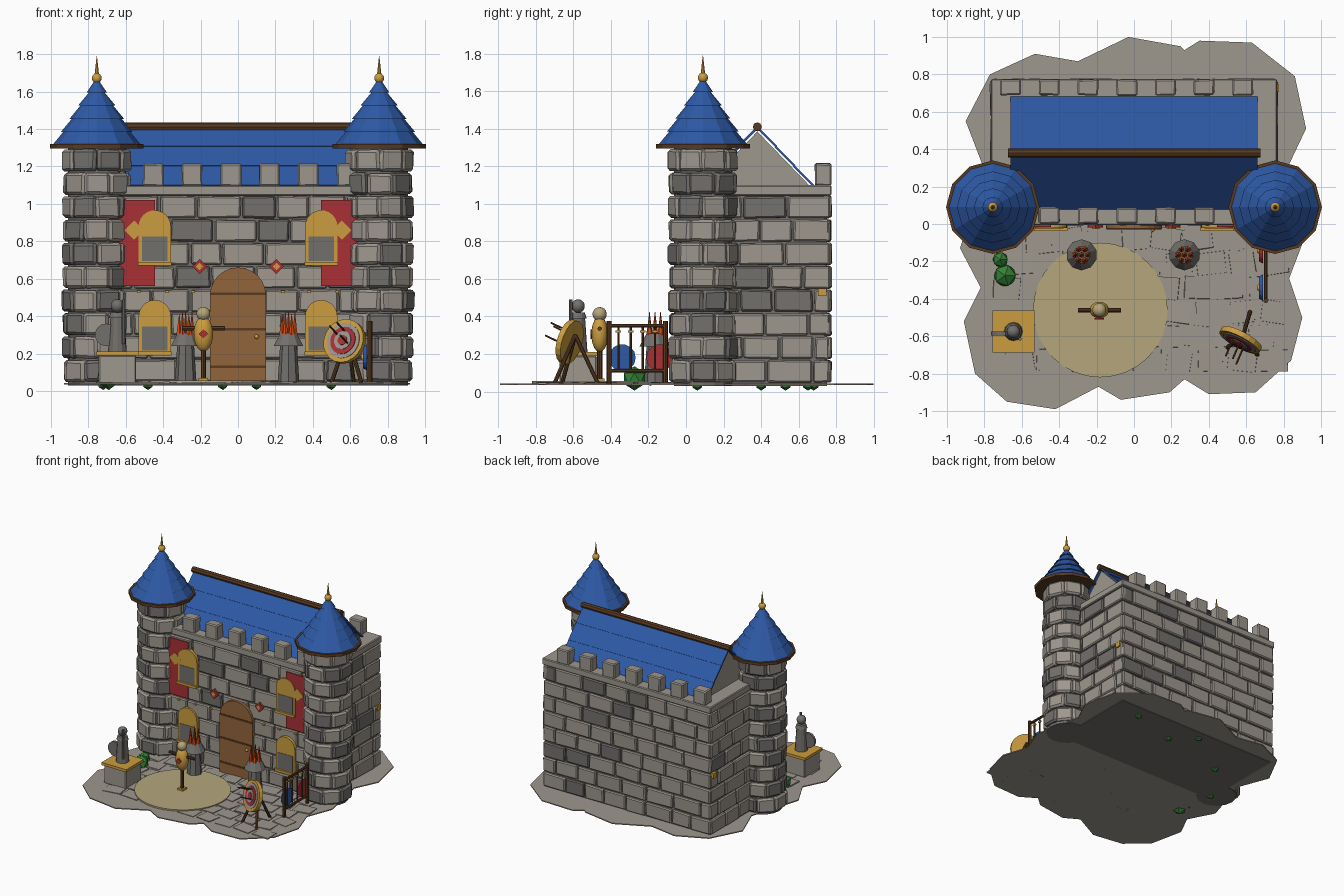
import bpy, bmesh, random
from math import pi, sin, cos, radians
from mathutils import Matrix, Vector, Euler

random.seed(4)
if "Cube" in bpy.data.objects:
    bpy.data.objects.remove(bpy.data.objects["Cube"], do_unlink=True)


def material(name, *rgb):
    m = bpy.data.materials.new(name)
    m.use_nodes = True
    m.diffuse_color = (*rgb, 1)
    bsdf = m.node_tree.nodes["Principled BSDF"]
    bsdf.inputs["Base Color"].default_value = (*rgb, 1)
    bsdf.inputs["Roughness"].default_value = 0.9
    return m


STONE = material("stone", 0.34, 0.31, 0.27)
DARK = material("dark_stone", 0.17, 0.16, 0.15)
BLUE = material("roof_blue", 0.027, 0.1, 0.38)
RED = material("banner_red", 0.4, 0.03, 0.035)
GOLD = material("gold", 0.6, 0.34, 0.05)
WOOD = material("dark_wood", 0.1, 0.043, 0.015)
DOOR = material("door_wood", 0.29, 0.13, 0.045)
GREEN = material("leaf_green", 0.035, 0.23, 0.04)
SAND = material("sand", 0.46, 0.38, 0.2)
FLAME = material("flame_orange", 0.65, 0.08, 0.01)


def at(x=0, y=0, z=0, rx=0, ry=0, rz=0):
    turn = Euler((radians(rx), radians(ry), radians(rz))).to_matrix().to_4x4()
    return Matrix.Translation((x, y, z)) @ turn


def finish(name, bm, *mats, bevel=0, smooth=False):
    bmesh.ops.recalc_face_normals(bm, faces=bm.faces)
    mesh = bpy.data.meshes.new(name)
    bm.to_mesh(mesh)
    bm.free()
    for m in mats:
        mesh.materials.append(m)
    if smooth:
        mesh.shade_smooth()
    ob = bpy.data.objects.new(name, mesh)
    bpy.context.collection.objects.link(ob)
    if bevel:
        mod = ob.modifiers.new("soft_edges", "BEVEL")
        mod.width, mod.segments = bevel, 1
    return ob


def add_block(bm, matrix, size, jitter=0, dark=0):
    made = bmesh.ops.create_cube(bm, size=1, matrix=Matrix.Diagonal((*size, 1)))["verts"]
    for v in made:
        v.co += Vector([random.uniform(-jitter, jitter) for _ in range(3)])
    bmesh.ops.transform(bm, matrix=matrix, verts=made)
    shade = int(random.random() < dark)
    for f in {f for v in made for f in v.link_faces}:
        f.material_index = shade


def box(name, matrix, size, mat, bevel=0):
    bm = bmesh.new()
    add_block(bm, matrix, size)
    return finish(name, bm, mat, bevel=bevel)


def cone(name, matrix, r1, r2, h, mat, n=12):
    bm = bmesh.new()
    bmesh.ops.create_cone(bm, cap_ends=True, segments=n, radius1=r1, radius2=r2, depth=h, matrix=matrix)
    return finish(name, bm, mat)


def ball(name, matrix, size, mat):
    bm = bmesh.new()
    bmesh.ops.create_uvsphere(bm, u_segments=14, v_segments=9, radius=1,
                              matrix=matrix @ Matrix.Diagonal((*size, 1)))
    return finish(name, bm, mat, smooth=True)


def rod(name, a, b, r, mat, tip=None):
    a, b = Vector(a), Vector(b)
    turn = (b - a).to_track_quat("Z", "Y").to_matrix().to_4x4()
    return cone(name, Matrix.Translation((a + b) / 2) @ turn, r, r if tip is None else tip, (b - a).length, mat, 8)


def prism(name, matrix, pts, depth, mat):
    bm = bmesh.new()
    face = bm.faces.new([bm.verts.new((x, y, 0)) for x, y in pts])
    up = bmesh.ops.extrude_face_region(bm, geom=[face])["geom"]
    bmesh.ops.translate(bm, vec=(0, 0, depth), verts=[v for v in up if isinstance(v, bmesh.types.BMVert)])
    bmesh.ops.transform(bm, matrix=matrix, verts=bm.verts)
    return finish(name, bm, mat)


def arch(w, spring):
    return [(-w, 0), (w, 0)] + [(w * cos(a * pi / 12), spring + w * sin(a * pi / 12)) for a in range(13)]


def diamond(r):
    return [(0, -r), (r, 0), (0, r), (-r, 0)]


# Ground plate with ragged outline
outline = [(-.03, 1), (.25, .95), (.27, .93), (.35, .98), (.63, .97), (.86, .79), (.92, .51), (.83, .32),
           (.91, -.08), (.83, -.29), (.9, -.5), (.84, -.73), (.65, -.9), (.4, -.91), (.27, -.83), (.19, -.9),
           (-.07, -.94), (-.19, -.87), (-.42, -.99), (-.68, -.95), (-.85, -.8), (-.91, -.52), (-.82, -.34),
           (-.93, -.13), (-.8, .29), (-.9, .55), (-.77, .8), (-.53, .91), (-.3, .87)]
prism("ground", at(z=.035), outline, .008, STONE)

# Courtyard paving and sand ring
bm = bmesh.new()
for row in range(6):
    for col in range(9):
        x = -.68 + col * .17 + (row % 2) * .07
        if x < .76:
            add_block(bm, at(x, -.08 - row * .13, .043, rz=random.uniform(-9, 9)),
                      (random.uniform(.12, .16), .115, .012), .003)
finish("paving_stones", bm, STONE)
cone("sand_ring", at(-.18, -.46, .05), .36, .36, .012, SAND, 32)

# Hall: mortar core, brick skins, cornice, battlements
box("wall_core", at(0, .385, .54), (1.49, .735, 1.02), DARK)


def brick_wall(name, matrix, length):
    bm = bmesh.new()
    h = 1.0 / 8
    for row in range(8):
        x = -length / 2
        first = .11 if row % 2 else .2
        while x < length / 2 - .01:
            w = min(first if x == -length / 2 else random.uniform(.17, .25), length / 2 - x)
            if length / 2 - x - w < .07:
                w = length / 2 - x
            add_block(bm, matrix @ at(x + w / 2, .02 + random.uniform(-.005, .005), .045 + h * (row + .5)),
                      (w - .01, .045, h - .01), .004, .12)
            x += w
    finish(name, bm, STONE, DARK, bevel=.008)


brick_wall("front_wall", at(0, 0, 0), 1.52)
brick_wall("back_wall", at(0, .77, 0, rz=180), 1.52)
brick_wall("right_wall", at(-.76, .385, 0, rz=-90), .77)
brick_wall("left_wall", at(.76, .385, 0, rz=90), .77)
box("cornice", at(0, .385, 1.072), (1.53, .78, .055), STONE, .006)
bm = bmesh.new()
for i in range(7):
    for y in (.045, .73):
        add_block(bm, at(-.66 + i * .207, y, 1.155), (.11, .085, .12), .003)
finish("battlements", bm, STONE, bevel=.008)

# Main roof: stone gable body, three lapped slabs each side, ridge beam
prism("gable", at(-.645, .38, 1.095, rx=90, rz=90), [(-.28, 0), (.28, 0), (0, .29)], 1.29, STONE)
for side in (-1, 1):
    for i in range(3):
        t = (i + .5) / 3
        box("roof_slab", at(0, .38 + side * .295 * t, 1.405 - .31 * t + .003, rx=-side * (46.5 - 1.5)),
            (1.32, .148, .012), BLUE)
rod("ridge_beam", (-.675, .38, 1.41), (.675, .38, 1.41), .024, WOOD)

# Corner towers
for side in (-1, 1):
    x, y = side * .755, .09
    cone("tower_core", at(x, y, .665), .155, .155, 1.27, DARK, 16)
    bm = bmesh.new()
    for row in range(10):
        z = .045 + row * .125
        for k in range(8):
            a = (k + (row % 2) * .5) * 45 + random.uniform(-2, 2)
            out = random.uniform(.146, .153)
            add_block(bm, at(x, y, z + .0625, rz=a) @ at(out, 0, 0), (.055, .135, .115), .004, .3)
    finish("tower_stones", bm, STONE, DARK, bevel=.014)
    cone("eave_rim", at(x, y, 1.307), .25, .25, .024, WOOD)
    for i in range(5):
        z = 1.315 + i * .07
        r = .237 * (1 - i / 5.2)
        cone("tower_roof_tier", at(x, y, z + .0375), r, max(r - .062, .004), .075, BLUE)
    ball("finial_ball", at(x, y, 1.672), (.027,) * 3, GOLD)
    cone("finial_spike", at(x, y, 1.74), .012, .001, .1, GOLD, 8)
    box("corner_lantern", at(side * .755, .727, .53), (.04, .045, .04), GOLD)

    # Banner, emblem and windows on this half of the front
    box("banner", at(side * .54, -.011, .79), (.19, .009, .46), RED)
    prism("banner_diamond", at(side * .555, -.015, .86, rx=90), diamond(.052), .008, GOLD)
    for z in (.67, .19):
        prism("window_frame", at(side * .445, .005, z, rx=90), arch(.086, .21), .027, GOLD)
        box("window_pane", at(side * .445, -.022, z + .09), (.135, .006, .13), DARK)
        box("window_sill", at(side * .445, -.022, z + .01), (.18, .03, .02), GOLD)
    prism("wall_emblem", at(side * .205, -.005, .665, rx=90), diamond(.04), .015, RED)
    prism("emblem_centre", at(side * .205, -.02, .665, rx=90), diamond(.02), .006, GOLD)
    for bead in (.24, .38, .53):
        box("wall_bead", at(side * bead, -.01, .53), (.02, .015, .012), GOLD)

# Door with iron-dark bands
prism("door", at(0, .01, .045, rx=90), arch(.15, .465), .035, DOOR)
for z in (.13, .33, .52):
    box("door_band", at(0, -.026, z), (.296, .006, .014), WOOD)
ball("door_handle", at(.1, -.03, .29), (.012,) * 3, GOLD)

# Braziers with flames
for x in (-.28, .27):
    cone("brazier_stem", at(x, -.165, .145), .058, .045, .2, DARK, 8)
    cone("brazier_bowl", at(x, -.165, .275), .083, .045, .07, DARK, 10)
    for k in range(7):
        r = .034 if k else 0
        a = k * pi / 3
        cone("flame", at(x + r * cos(a), -.165 + r * sin(a), .355), .018, .001, .11 if k % 2 else .14, FLAME, 6)

# Training dummy
dx, dy = -.185, -.46
rod("dummy_post", (dx, dy, .045), (dx, dy, .24), .014, WOOD)
box("dummy_foot", at(dx, dy, .06), (.05, .05, .02), GOLD)
ball("dummy_body", at(dx, dy, .305), (.053, .045, .095), GOLD)
ball("dummy_head", at(dx, dy, .412), (.038,) * 3, SAND)
rod("dummy_arms", (dx - .115, dy, .335), (dx + .115, dy, .335), .012, WOOD)
prism("dummy_mark", at(dx, dy - .042, .305, rx=90), diamond(.025), .008, RED)

# Statue on a pedestal
sx, sy = -.645, -.575
box("pedestal", at(sx, sy, .115), (.2, .2, .15), STONE, .006)
box("pedestal_slab", at(sx, sy, .2), (.225, .225, .022), GOLD)
cone("statue_body", at(sx, sy, .31), .05, .036, .2, DARK, 12)
cone("statue_shoulders", at(sx, sy, .405), .046, .036, .03, DARK, 12)
ball("statue_head", at(sx, sy, .455), (.036,) * 3, DARK)
cone("statue_shield", at(sx - .06, sy - .01, .3, rx=90), .06, .06, .02, DARK, 14)
rod("statue_sword", (sx + .035, sy - .04, .25), (sx + .035, sy - .04, .49), .009, DARK)

# Archery target with stand and arrows
face = at(.57, -.62, .265, rz=-28) @ at(rx=-15) @ at(rx=90)
rings = [(.12, GOLD), (.098, STONE), (.075, RED), (.05, STONE), (.027, RED)]
for i, (r, mat) in enumerate(rings):
    cone("target_ring", face @ at(z=i * .004), r, r, .03, mat, 20)
for u, v in ((-.04, .03), (.03, -.02), (.0, .05)):
    rod("arrow", face @ Vector((u, v, 0)), face @ Vector((u + .01, v + .02, .13)), .005, WOOD)
for foot in ((.5, -.66, .045), (.66, -.7, .045), (.62, -.47, .045)):
    rod("target_leg", foot, (.585, -.59, .3), .011, WOOD)

# Weapon rack with shields
for y in (-.41, -.11):
    rod("rack_post", (.705, y, .045), (.705, y, .375), .013, WOOD)
for z in (.11, .35):
    rod("rack_rail", (.705, -.42, z), (.705, -.1, z), .01, WOOD)
for i in range(4):
    y = -.36 + i * .065
    rod("rack_spear", (.7, y, .1), (.7, y, .34), .006, WOOD)
    box("spear_guard", at(.7, y, .32), (.012, .03, .012), GOLD)
for y, mat in ((-.34, BLUE), (-.14, RED)):
    cone("shield", at(.68, y, .18, ry=-90), .072, .06, .022, mat, 14)
    ball("shield_boss", at(.668, y, .18), (.012, .018, .018), GOLD)

# Bushes and weeds
for x, y, z, r in ((-.715, -.19, .075, .045), (-.69, -.275, .07, .065), (-.48, .4, .035, .03), (.1, .53, .035, .03),
                   (-.08, .68, .035, .03), (-.72, .06, .035, .03), (.5, .65, .035, .03)):
    bm = bmesh.new()
    bmesh.ops.create_icosphere(bm, subdivisions=1, radius=r, matrix=at(x, y, z))
    finish("bush", bm, GREEN)
